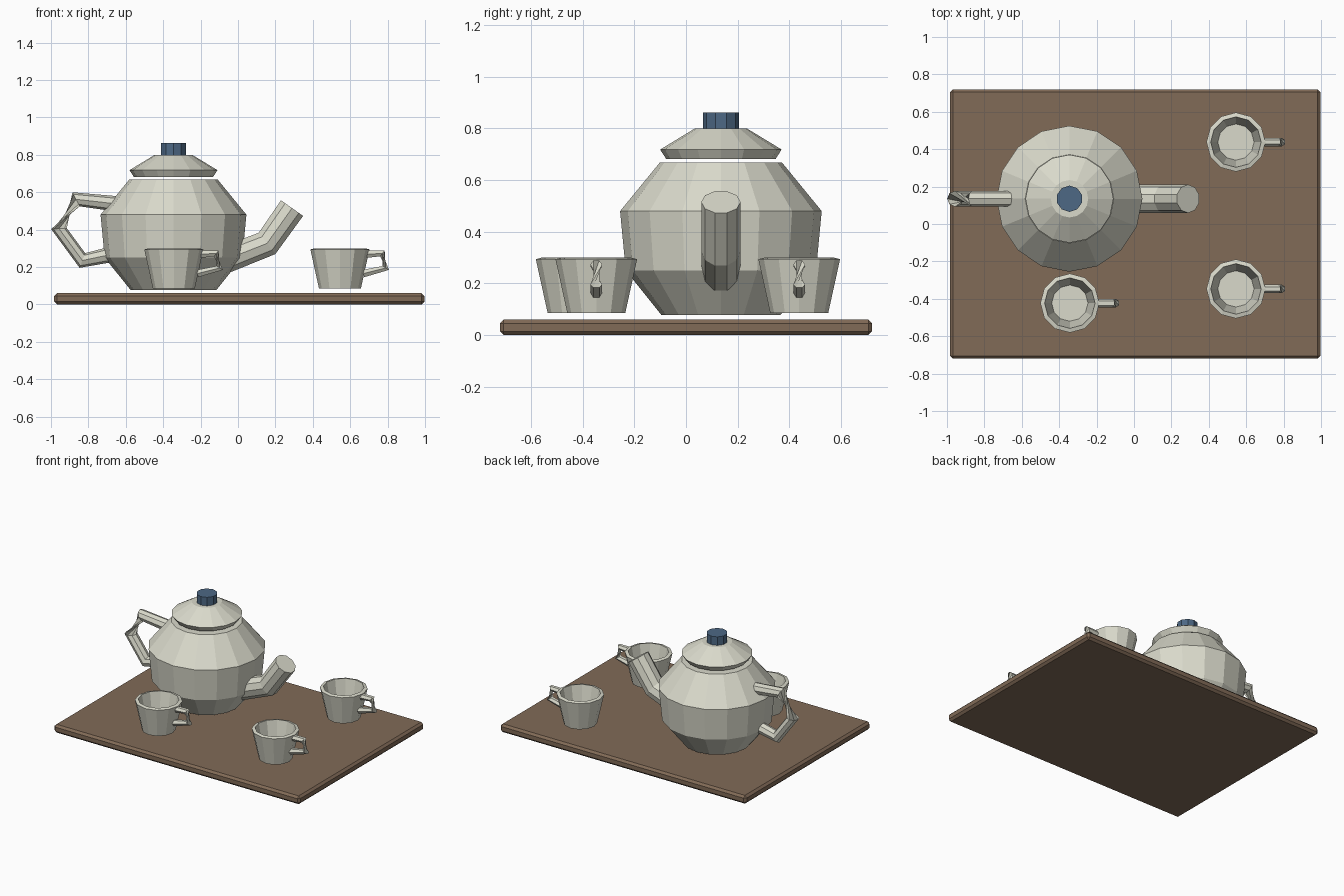
import bpy, bmesh
from math import sin, cos, pi
from mathutils import Vector

if "Cube" in bpy.data.objects:
    bpy.data.objects.remove(bpy.data.objects["Cube"])


def material(name, rgb):
    m = bpy.data.materials.new(name)
    m.diffuse_color = (*rgb, 1)
    m.use_nodes = True
    m.node_tree.nodes["Principled BSDF"].inputs["Base Color"].default_value = m.diffuse_color
    return m


CREAM = material("cream_ceramic", (0.70, 0.70, 0.60))
BROWN = material("brown_wood", (0.22, 0.145, 0.095))
BLUE = material("slate_blue", (0.075, 0.14, 0.235))


def finish(name, bm, mat, loc=(0, 0, 0)):
    bmesh.ops.recalc_face_normals(bm, faces=bm.faces)
    me = bpy.data.meshes.new(name)
    bm.to_mesh(me)
    bm.free()
    me.materials.append(mat)
    ob = bpy.data.objects.new(name, me)
    ob.location = loc
    bpy.context.collection.objects.link(ob)
    return ob


def loft(name, rings, mat, loc=(0, 0, 0)):
    """Skin a list of rings of points and cap both ends."""
    bm = bmesh.new()
    vs = [[bm.verts.new(p) for p in ring] for ring in rings]
    n = len(vs[0])
    for a, b in zip(vs, vs[1:]):
        for i in range(n):
            j = (i + 1) % n
            bm.faces.new((a[i], a[j], b[j], b[i]))
    bm.faces.new(vs[0][::-1])
    bm.faces.new(vs[-1])
    return finish(name, bm, mat, loc)


def lathe(name, profile, sides, mat, loc):
    """Turn an (r, z) profile around z, first vertex on +y."""
    rings = [[(r * sin(2 * pi * i / sides), r * cos(2 * pi * i / sides), z)
              for i in range(sides)] for r, z in profile]
    return loft(name, rings, mat, loc)


def tube(name, path, radius, sides, mat, loc):
    """Sweep a circle along an (x, z) path, keeping its frame level with z."""
    pts = [Vector((x, 0, z)) for x, z in path]
    rings = []
    for k, p in enumerate(pts):
        t = Vector((0, 0, 0))
        if k > 0:
            t += (p - pts[k - 1]).normalized()
        if k < len(pts) - 1:
            t += (pts[k + 1] - p).normalized()
        t.normalize()
        side = Vector((0, 0, 1)).cross(t).normalized()
        up = t.cross(side)
        rings.append([p + radius * (cos(2 * pi * i / sides) * side + sin(2 * pi * i / sides) * up)
                      for i in range(sides)])
    return loft(name, rings, mat, loc)


# Tray with chamfered edges
bm = bmesh.new()
bmesh.ops.create_cube(bm, size=1)
bmesh.ops.scale(bm, vec=(1.98, 1.44, 0.06), verts=bm.verts)
bmesh.ops.bevel(bm, geom=bm.edges[:], offset=0.015, segments=1, affect='EDGES')
finish("tray", bm, BROWN, (0.007, 0, 0.03))

# Teapot
POT = (-0.345, 0.135, 0)
lathe("pot_body", [(0.23, 0.078), (0.368, 0.25), (0.39, 0.48), (0.237, 0.667)], 16, CREAM, POT)
lathe("pot_lid", [(0.212, 0.682), (0.235, 0.718), (0.10, 0.80)], 16, CREAM, POT)
lathe("lid_knob", [(0.07, 0.80), (0.07, 0.862)], 10, BLUE, POT)
tube("pot_spout", [(0.28, 0.24), (0.50, 0.326), (0.634, 0.515)], 0.076, 10, CREAM, POT)
tube("pot_handle", [(-0.28, 0.535), (-0.521, 0.562), (-0.612, 0.405), (-0.487, 0.235), (-0.33, 0.268)],
     0.042, 8, CREAM, POT)

# Cups, hollow, each with its handle toward +x
CUP = [(0.112, 0.085), (0.158, 0.294), (0.135, 0.30), (0.097, 0.11)]
for n, (x, y) in enumerate([(0.545, 0.438), (0.545, -0.347), (-0.343, -0.423)], 1):
    lathe(f"cup_{n}", CUP, 12, CREAM, (x, y, 0))
    tube(f"cup_handle_{n}", [(0.135, 0.268), (0.227, 0.273), (0.245, 0.195), (0.125, 0.165)],
         0.023, 6, CREAM, (x, y, 0))
